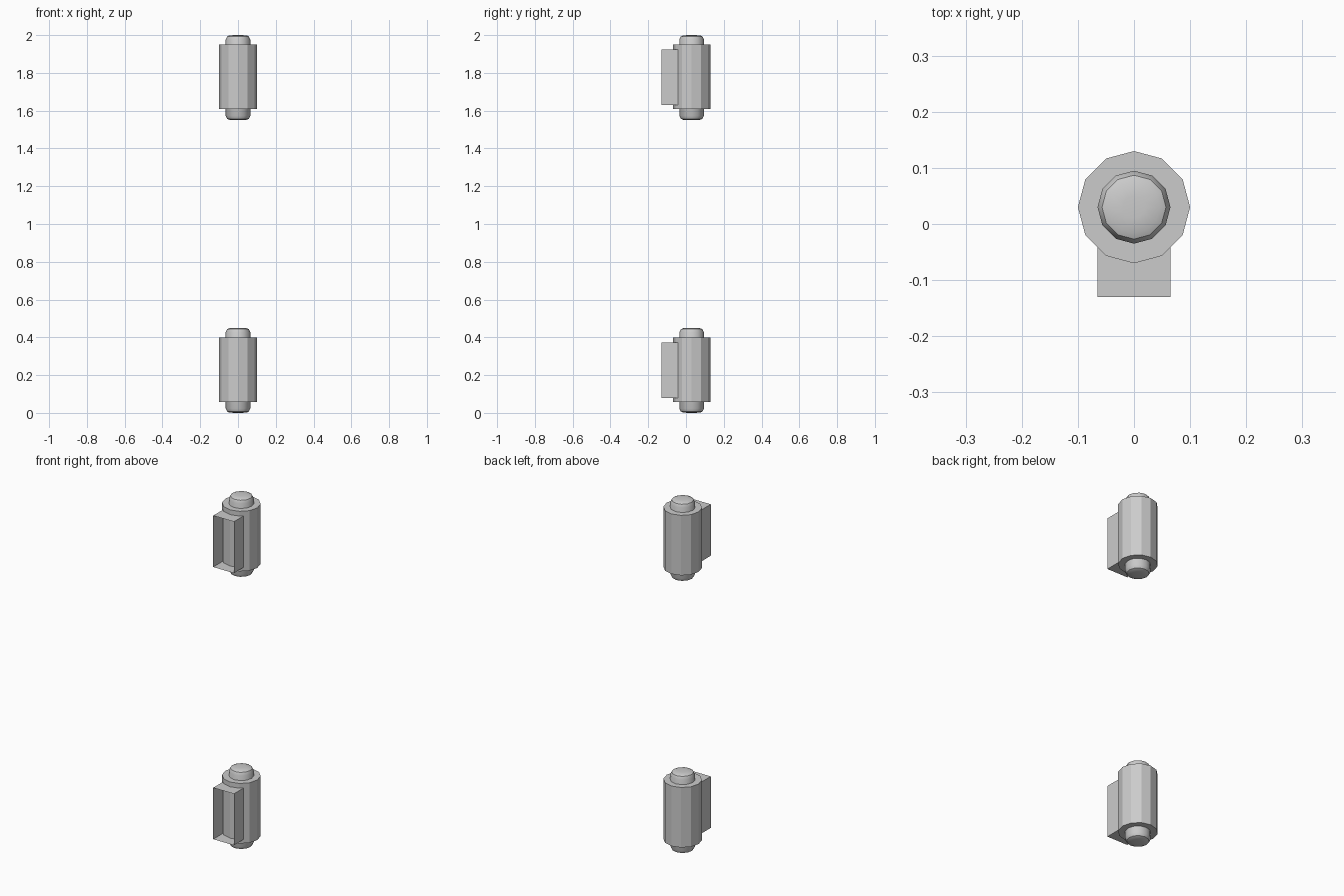
import bpy, bmesh, math

if "Cube" in bpy.data.objects:
    bpy.data.objects.remove(bpy.data.objects["Cube"])

SIDES = 12
AXIS_Y = 0.03


def make_object(name, bm, z):
    bmesh.ops.recalc_face_normals(bm, faces=bm.faces)
    mesh = bpy.data.meshes.new(name)
    bm.to_mesh(mesh)
    bm.free()
    obj = bpy.data.objects.new(name, mesh)
    obj.location.z = z
    bpy.context.collection.objects.link(obj)
    return obj


def lathe(name, profile, z):
    """Stack of 12-sided rings from (radius, height) pairs, capped at both ends."""
    bm = bmesh.new()
    rings = []
    for r, h in profile:
        rings.append([bm.verts.new((r * math.cos(a), AXIS_Y + r * math.sin(a), h))
                      for a in (2 * math.pi * i / SIDES for i in range(SIDES))])
    for low, high in zip(rings, rings[1:]):
        for i in range(SIDES):
            j = (i + 1) % SIDES
            bm.faces.new((low[i], low[j], high[j], high[i]))
    bm.faces.new(rings[0])
    bm.faces.new(rings[-1])
    return make_object(name, bm, z)


def open_sleeve(name, z):
    """Thin rectangular sleeve, open at the front and against the barrel."""
    x, front, back, low, high = 0.065, -0.13, -0.042, 0.08, 0.373
    bm = bmesh.new()
    loops = [[bm.verts.new((px, y, pz)) for px, pz in
              ((-x, low), (x, low), (x, high), (-x, high))] for y in (front, back)]
    for i in range(4):
        j = (i + 1) % 4
        bm.faces.new((loops[0][i], loops[0][j], loops[1][j], loops[1][i]))
    return make_object(name, bm, z)


# Pin half profile, mirrored about the middle of the hinge
MID = 0.225
top_half = [(0.065, 0.427), (0.057, 0.443), (0.046, 0.448), (0.02, 0.45)]
pin_profile = [(r, 2 * MID - h) for r, h in reversed(top_half)] + top_half

# Lower and upper hinge
for label, z in (("lower", 0.0), ("upper", 1.55)):
    lathe(label + "_hinge_barrel", [(0.1, 0.058), (0.1, 0.4)], z)
    open_sleeve(label + "_hinge_sleeve", z)
    pin = lathe(label + "_hinge_pin", pin_profile, z)
    bpy.ops.object.select_all(action='DESELECT')
    pin.select_set(True)
    bpy.context.view_layer.objects.active = pin
    bpy.ops.object.shade_smooth_by_angle(angle=math.radians(35))
